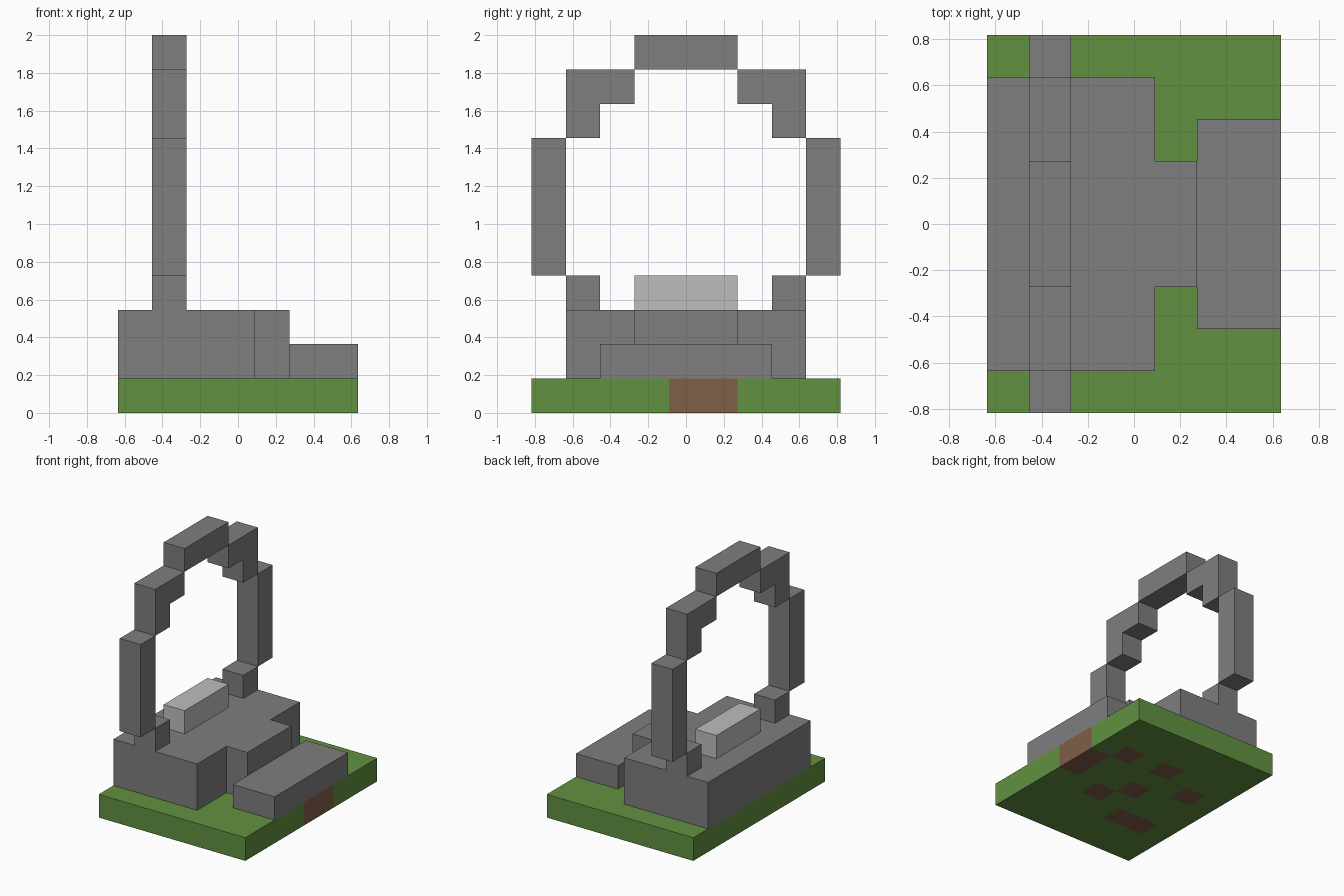
import bpy
import bmesh
from mathutils import Vector

cube = bpy.data.objects.get("Cube")
if cube:
    bpy.data.objects.remove(cube, do_unlink=True)

U = 2 / 11             # edge of one block
NX, NY = 7, 9          # footprint in blocks


def material(name, rgb):
    mat = bpy.data.materials.new(name)
    mat.use_nodes = True
    colour = (*rgb, 1.0)
    mat.diffuse_color = colour
    mat.node_tree.nodes["Principled BSDF"].inputs["Base Color"].default_value = colour
    return mat


STONE = material("stone grey", (0.21, 0.21, 0.21))
PALE = material("pale grey", (0.515, 0.515, 0.515))
GRASS = material("grass green", (0.122, 0.283, 0.053))
SOIL = material("soil brown", (0.216, 0.112, 0.063))


def box(name, mat, lo, hi):
    """Box between two corners counted in blocks from the left-bottom corner."""
    shift = Vector((NX / 2, NY / 2, 0))
    a, b = (Vector(lo) - shift) * U, (Vector(hi) - shift) * U
    bm = bmesh.new()
    bmesh.ops.create_cube(bm, size=1)
    for v in bm.verts:
        v.co = Vector(((v.co[i] + 0.5) * (b[i] - a[i]) + a[i]) for i in range(3))
    mesh = bpy.data.meshes.new(name)
    bm.to_mesh(mesh)
    bm.free()
    mesh.materials.append(mat)
    obj = bpy.data.objects.new(name, mesh)
    bpy.context.collection.objects.link(obj)
    return obj


# Grass slab, cut along the block grid so single blocks can be soil
slab = box("ground_slab", GRASS, (0, 0, 0), (NX, NY, 1))
slab.data.materials.append(SOIL)
soil_cells = {(6, 4), (6, 5), (5, 6), (3, 6), (4, 3), (3, 4), (1, 5), (1, 2), (2, 2)}
bm = bmesh.new()
bm.from_mesh(slab.data)
for axis, count in ((0, NX), (1, NY)):
    normal = Vector((0, 0, 0))
    normal[axis] = 1
    for k in range(1, count):
        bmesh.ops.bisect_plane(bm, geom=bm.verts[:] + bm.edges[:] + bm.faces[:],
                               plane_co=normal * (k - count / 2) * U, plane_no=normal)
for f in bm.faces:
    c = f.calc_center_median()
    cell = (min(int(c.x / U + NX / 2), NX - 1), min(int(c.y / U + NY / 2), NY - 1))
    f.material_index = int(cell in soil_cells)
bm.to_mesh(slab.data)
bm.free()

# Stone platform stepping down towards the approach side
box("platform", STONE, (0, 1, 1), (4, 8, 3))
box("landing", STONE, (4, 3, 1), (5, 6, 3))
box("low_step", STONE, (5, 2, 1), (7, 7, 2))

# Pale block in the middle of the arch
box("pale_block", PALE, (1, 3, 3), (2, 6, 4))

# Stepped ring: each part is (name, first y, last y, bottom, top), mirrored across y
ring_parts = (
    ("ring_foot", 1, 2, 3, 4),
    ("ring_pillar", 0, 1, 4, 8),
    ("ring_shoulder", 1, 2, 8, 10),
    ("ring_corner", 2, 3, 9, 10),
)
for name, y0, y1, z0, z1 in ring_parts:
    box(name + "_front", STONE, (1, y0, z0), (2, y1, z1))
    box(name + "_back", STONE, (1, NY - y1, z0), (2, NY - y0, z1))
box("ring_top", STONE, (1, 3, 10), (2, 6, 11))
